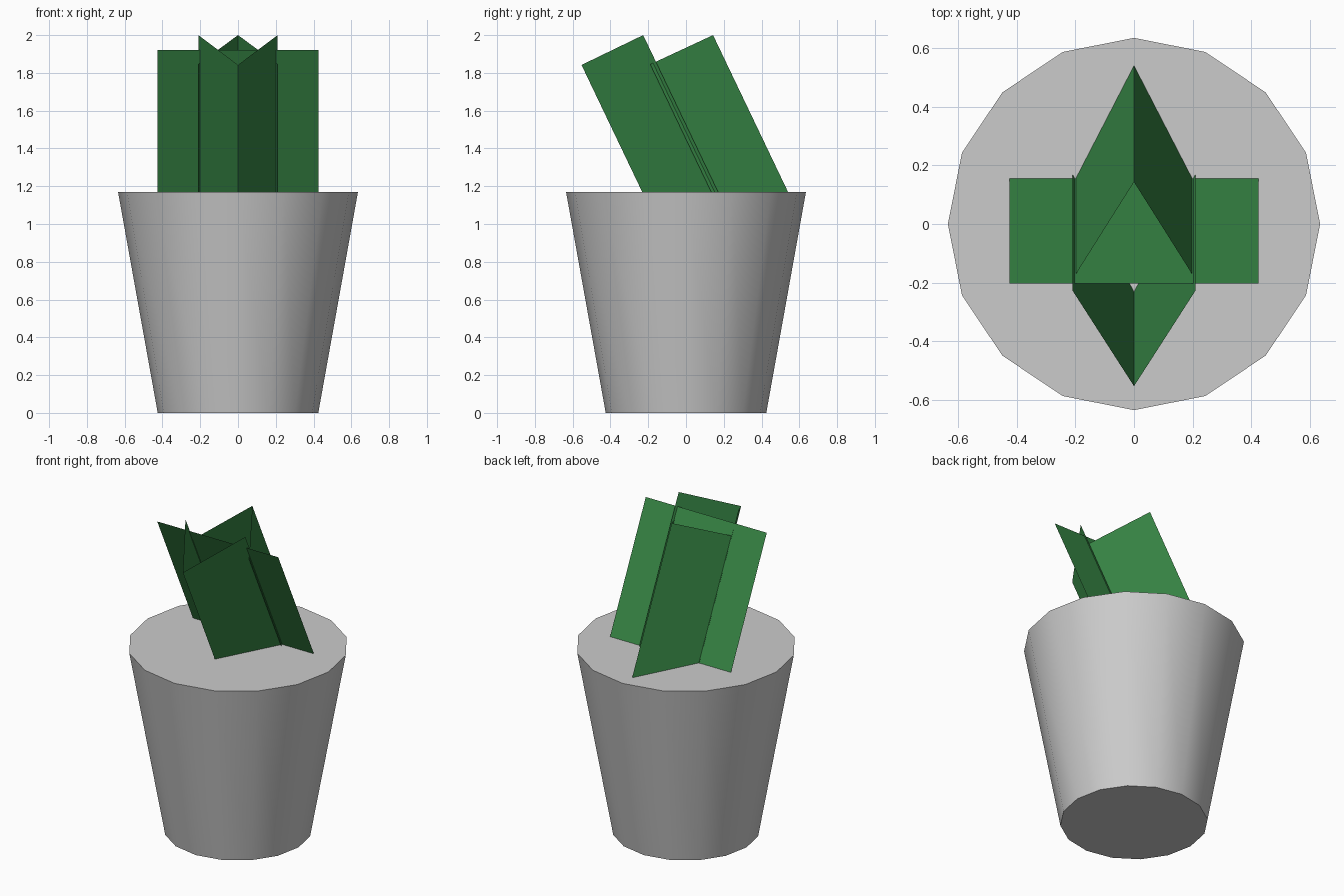
import bpy, bmesh

if "Cube" in bpy.data.objects:
    bpy.data.objects.remove(bpy.data.objects["Cube"])

POT_TOP = 1.17
LEAN = 0.478  # shift toward -y per unit of height

# Pot: tapered 16-sided drum with flat caps
bpy.ops.mesh.primitive_cone_add(vertices=16, radius1=0.425, radius2=0.635,
                                depth=POT_TOP, location=(0, 0, POT_TOP / 2))
pot = bpy.context.object
pot.name = "pot"
bpy.ops.object.shade_smooth_by_angle()

green = bpy.data.materials.new("leaf_green")
green.diffuse_color = (0.038, 0.24, 0.06, 1)
green.use_nodes = True
green.node_tree.nodes["Principled BSDF"].inputs["Base Color"].default_value = green.diffuse_color


# Leaning thin sheet over a path of (x, y at soil, top height)
def leaf(name, path):
    bm = bmesh.new()
    columns = []
    for x, y, top in path:
        low = bm.verts.new((x, y, POT_TOP))
        high = bm.verts.new((x, y - LEAN * (top - POT_TOP), top))
        columns.append((low, high))
    for (a, b), (c, d) in zip(columns, columns[1:]):
        bm.faces.new((a, c, d, b))
    mesh = bpy.data.meshes.new(name)
    bm.to_mesh(mesh)
    bm.free()
    mesh.materials.append(green)
    obj = bpy.data.objects.new(name, mesh)
    bpy.context.collection.objects.link(obj)


# Two folded sheets opening toward each other, and a flat sheet between
leaf("front_leaf", [(-0.21, 0.17, 2.0), (0, -0.232, 1.842), (0.21, 0.17, 2.0)])
leaf("back_leaf", [(0.21, 0.133, 1.845), (0, 0.54, 2.0), (-0.21, 0.133, 1.845)])
leaf("middle_leaf", [(-0.425, 0.155, 1.92), (0.425, 0.155, 1.92)])
